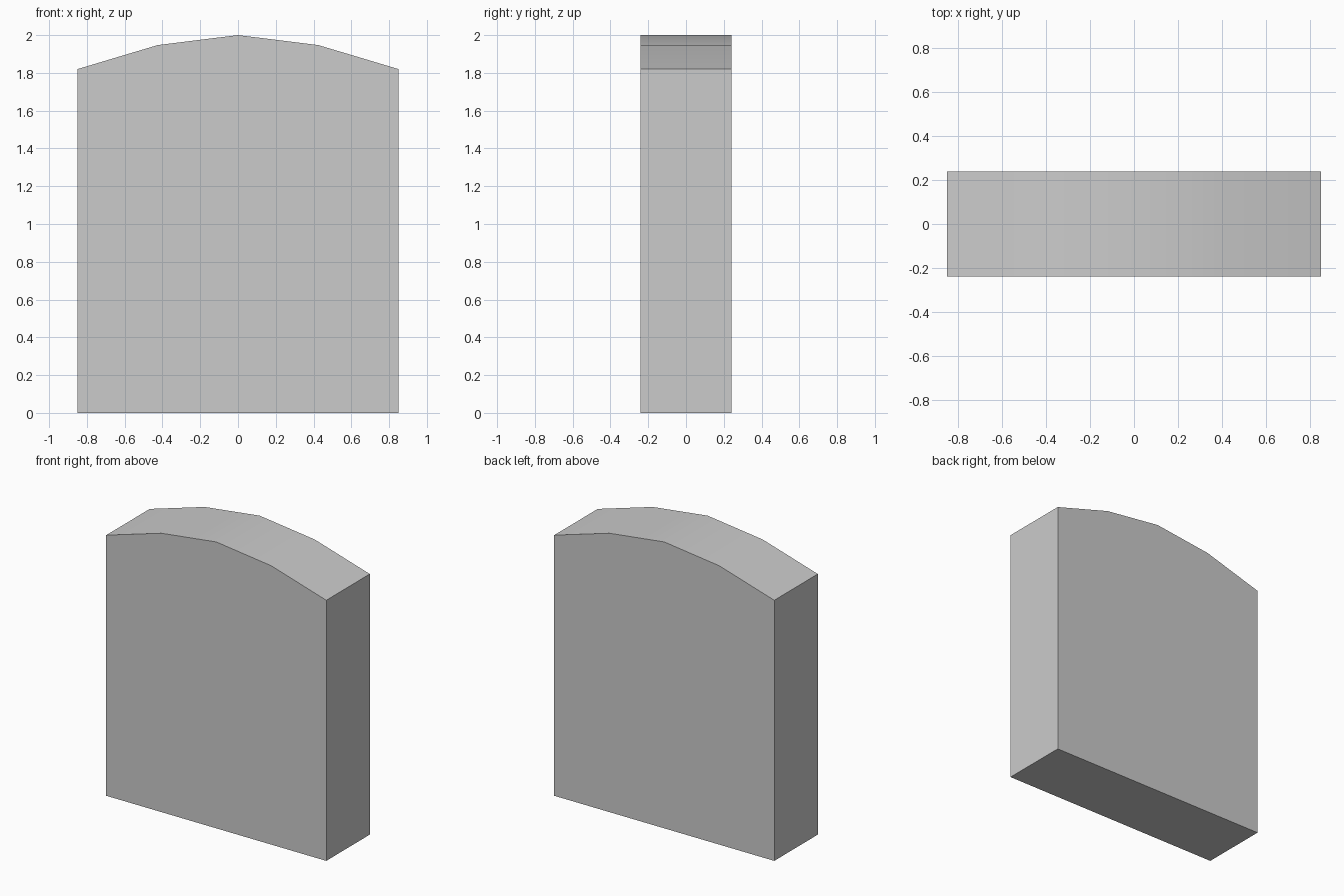
import bpy, bmesh, math

if "Cube" in bpy.data.objects:
    bpy.data.objects.remove(bpy.data.objects["Cube"])

HALF_W, HALF_D = 0.85, 0.24
SHOULDER, RISE, SEGMENTS = 1.82, 0.18, 4

# Front profile: square base with a shallow arched top
profile = [(-HALF_W, 0), (HALF_W, 0)]
for i in range(SEGMENTS + 1):
    t = i / SEGMENTS
    profile.append((HALF_W * (1 - 2 * t), SHOULDER + RISE * math.sin(math.pi * t)))

# Extrude the profile through the slab's depth
bm = bmesh.new()
front = bm.faces.new([bm.verts.new((x, -HALF_D, z)) for x, z in profile])
ext = bmesh.ops.extrude_face_region(bm, geom=[front], use_keep_orig=True)
back = [e for e in ext["geom"] if isinstance(e, bmesh.types.BMVert)]
bmesh.ops.translate(bm, verts=back, vec=(0, 2 * HALF_D, 0))
bmesh.ops.recalc_face_normals(bm, faces=bm.faces)

mesh = bpy.data.meshes.new("arched_slab")
bm.to_mesh(mesh)
bm.free()
slab = bpy.data.objects.new("arched_slab", mesh)
bpy.context.collection.objects.link(slab)

# Smooth the arch, keep the corners sharp
bpy.context.view_layer.objects.active = slab
slab.select_set(True)
bpy.ops.object.shade_smooth_by_angle(angle=math.radians(30))
